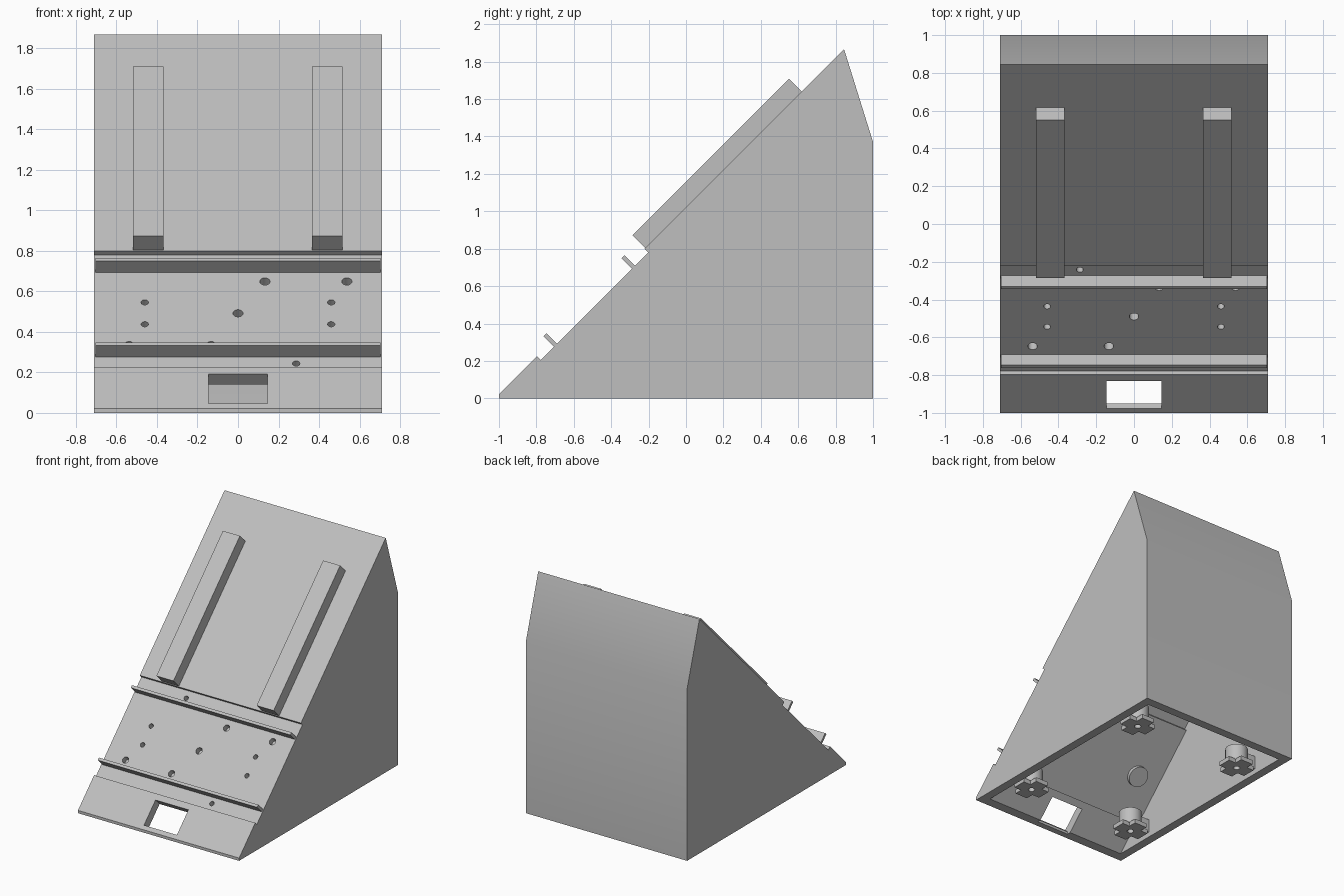
import bpy
import bmesh
from math import pi, radians
from mathutils import Matrix, Vector

cube = bpy.data.objects.get("Cube")
if cube:
    bpy.data.objects.remove(cube, do_unlink=True)

grey = bpy.data.materials.new("plain_grey")
grey.use_nodes = True
colour = (0.52, 0.52, 0.52, 1)
grey.diffuse_color = colour
grey.node_tree.nodes["Principled BSDF"].inputs["Base Color"].default_value = colour


def finish(name, bm):
    """Turn a bmesh into a grey object."""
    bmesh.ops.recalc_face_normals(bm, faces=bm.faces)
    mesh = bpy.data.meshes.new(name)
    bm.to_mesh(mesh)
    bm.free()
    mesh.materials.append(grey)
    obj = bpy.data.objects.new(name, mesh)
    bpy.context.collection.objects.link(obj)
    return obj


def extrude(name, points, lo, hi, axis="x"):
    """Extrude a (y, z) outline along x, or an (x, y) outline along z."""
    bm = bmesh.new()
    place = (lambda p: (lo, *p)) if axis == "x" else (lambda p: (*p, lo))
    shift = Vector((hi - lo, 0, 0) if axis == "x" else (0, 0, hi - lo))
    face = bm.faces.new([bm.verts.new(place(p)) for p in points])
    grown = bmesh.ops.extrude_face_region(bm, geom=[face])["geom"]
    bmesh.ops.translate(bm, vec=shift,
                        verts=[g for g in grown if isinstance(g, bmesh.types.BMVert)])
    return finish(name, bm)


def cylinders(name, items, depth, tilt=0, sides=32):
    """Several cylinders, each (centre, radius), in one object."""
    bm = bmesh.new()
    for centre, radius in items:
        bmesh.ops.create_cone(bm, cap_ends=True, segments=sides, radius1=radius,
                              radius2=radius, depth=depth,
                              matrix=Matrix.Translation(centre) @ Matrix.Rotation(tilt, 4, "X"))
    return finish(name, bm)


def activate(obj):
    bpy.ops.object.select_all(action="DESELECT")
    obj.select_set(True)
    bpy.context.view_layer.objects.active = obj


def cut(obj, cutter):
    cutter.hide_render = True
    mod = obj.modifiers.new("cut", "BOOLEAN")
    mod.operation = "DIFFERENCE"
    mod.solver = "EXACT"
    mod.object = cutter
    activate(obj)
    bpy.ops.object.modifier_apply(modifier=mod.name)
    bpy.data.objects.remove(cutter, do_unlink=True)


def smooth(obj):
    activate(obj)
    bpy.ops.object.shade_smooth_by_angle(angle=radians(30))


# Wedge housing with a shallow recess across the sloping front
HALF = 0.71
housing = extrude("housing", [
    (-1, 0), (-1, 0.022), (-0.797, 0.225), (-0.777, 0.205), (-0.202, 0.78),
    (-0.222, 0.80), (0.845, 1.867), (1, 1.37), (1, 0)], -HALF, HALF)

# Open-bottomed cavity following the outer shape
cut(housing, extrude("cavity_cutter", [
    (-1.02, -0.1), (-0.74, 0.18), (-0.72, 0.16), (-0.15, 0.73), (-0.17, 0.75),
    (0.813, 1.733), (0.93, 1.36), (0.93, -0.1)], -0.64, 0.64))

# Rectangular opening near the front edge
cut(housing, extrude("window_cutter", [
    (-1.075, 0.145), (-0.95, 0.02), (-0.95, -0.1), (-0.63, -0.01), (-0.93, 0.29)],
    -0.145, 0.145))

# Blind screw holes, arranged with half-turn symmetry about the recess centre
BIG, SMALL = 0.025, 0.018
MID = 0.493
half_pattern = [(0.46, 0.054, SMALL), (0.46, -0.054, SMALL), (0.133, 0.157, BIG),
                (0.537, 0.157, BIG), (0.287, -0.248, SMALL)]
holes = [(Vector((0, MID - 0.985, MID)), BIG)]
for x, rise, radius in half_pattern:
    for s in (1, -1):
        z = MID + s * rise
        holes.append((Vector((s * x, z - 0.985, z)), radius))
cut(housing, cylinders("screw_hole_cutter", holes, 0.1, tilt=pi / 4))
smooth(housing)

# Two thin ledges standing square to the slope
for name, y, z in (("upper_ledge", -0.345, 0.75), ("lower_ledge", -0.762, 0.333)):
    extrude(name, [(y, z), (y + 0.015, z + 0.015), (y + 0.078, z - 0.048),
                   (y + 0.063, z - 0.063)], -0.703, 0.703)

# Two long raised bars on the upper slope
for name, x in (("right_bar", -0.443), ("left_bar", 0.44)):
    extrude(name, [(-0.287, 0.872), (0.55, 1.708), (0.622, 1.636), (-0.215, 0.80)],
            x - 0.075, x + 0.075)

# Low round bosses behind the recess
smooth(cylinders("inner_bosses",
                 [(Vector((s * 0.43, -0.475, 0.40)), 0.08) for s in (1, -1)],
                 0.05, tilt=pi / 4))

# Four corner posts with a cross-shaped foot and a rib to the side wall
A, B = 0.12, 0.055
cross = [(A, B), (B, B), (B, A), (-B, A), (-B, B), (-A, B),
         (-A, -B), (-B, -B), (-B, -A), (B, -A), (B, -B), (A, -B)]
for side, sx in (("left", 1), ("right", -1)):
    for end, sy in (("back", 1), ("front", -1)):
        cx, cy = sx * 0.485, sy * 0.62
        tag = f"{end}_{side}"
        foot = extrude(f"{tag}_foot", [(cx + x, cy + y) for x, y in cross],
                       0.005, 0.04, axis="z")
        cut(foot, cylinders("foot_hole_cutter", [(Vector((cx, cy, 0.02)), 0.025)], 0.1))
        smooth(cylinders(f"{tag}_post", [(Vector((cx, cy, 0.1)), 0.085)], 0.13))
        x0, x1 = sorted((cx, sx * 0.66))
        extrude(f"{tag}_rib", [(cy - 0.03, 0.042), (cy + 0.03, 0.042),
                               (cy + 0.03, 0.15), (cy - 0.03, 0.15)], x0, x1)
